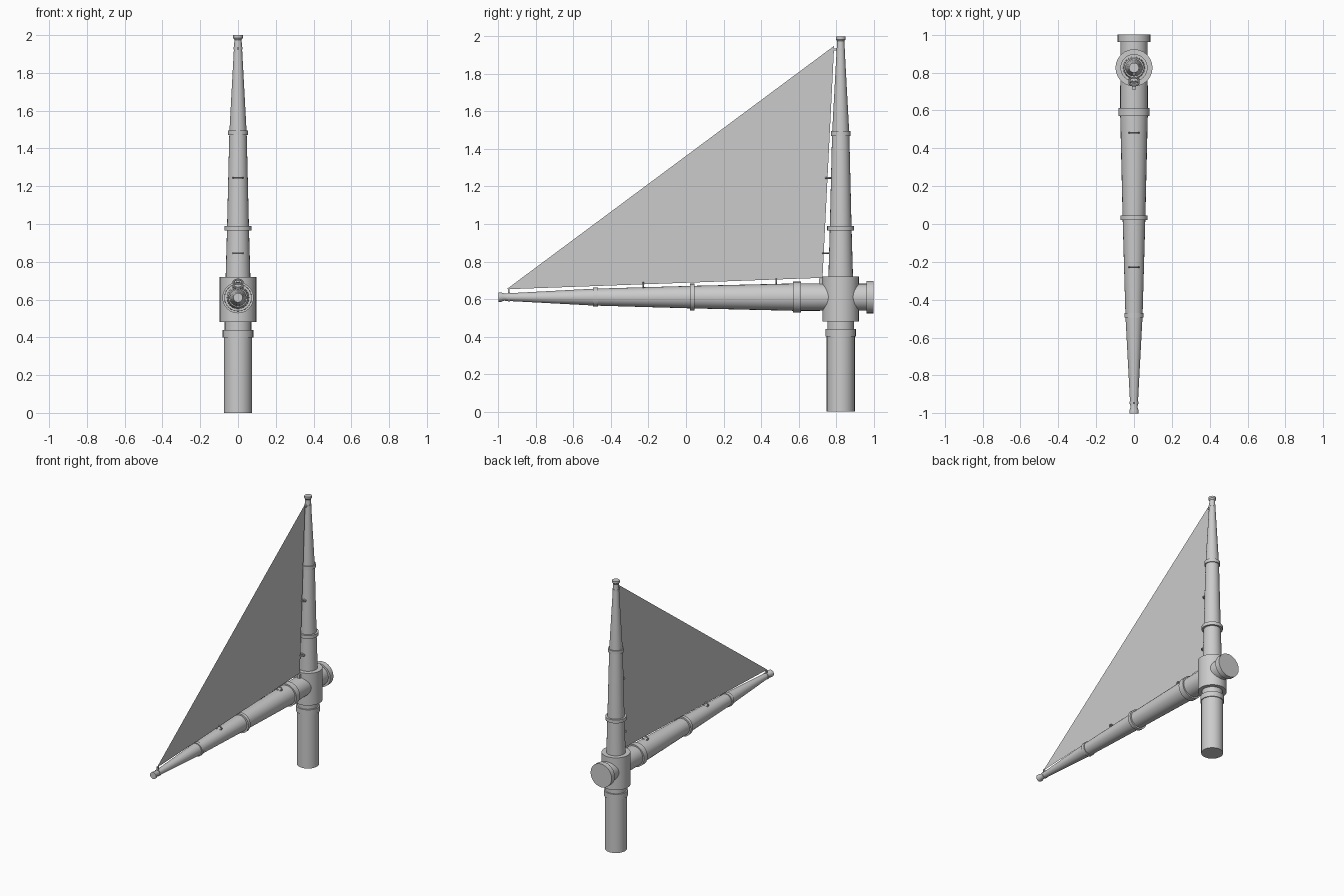
import bpy, bmesh
from math import sin, cos, pi
from mathutils import Matrix, Vector

if "Cube" in bpy.data.objects:
    bpy.data.objects.remove(bpy.data.objects["Cube"])

MAST_Y, BOOM_Z, SIDES = 0.825, 0.61, 24
MAST = Matrix.Translation((0, MAST_Y, 0))
# boom axis: local z runs along world y
BOOM = Matrix.Translation((0, 0, BOOM_Z)) @ Matrix.Rotation(-pi / 2, 4, 'X')


def finish(name, bm, smooth=True):
    bmesh.ops.recalc_face_normals(bm, faces=bm.faces)
    me = bpy.data.meshes.new(name)
    bm.to_mesh(me)
    bm.free()
    ob = bpy.data.objects.new(name, me)
    bpy.context.collection.objects.link(ob)
    if smooth:
        bpy.ops.object.select_all(action='DESELECT')
        ob.select_set(True)
        bpy.context.view_layer.objects.active = ob
        bpy.ops.object.shade_smooth_by_angle(angle=0.6)
    return ob


def lathe(name, profile, frame):
    """Closed turned part from (radius, height) pairs."""
    bm = bmesh.new()
    rings = []
    for r, h in profile:
        rings.append([bm.verts.new(frame @ Vector((r * cos(2 * pi * i / SIDES),
                      r * sin(2 * pi * i / SIDES), h))) for i in range(SIDES)])
    for a, b in zip(rings, rings[1:]):
        for i in range(SIDES):
            j = (i + 1) % SIDES
            bm.faces.new((a[i], a[j], b[j], b[i]))
    bm.faces.new(rings[0])
    bm.faces.new(rings[-1])
    return finish(name, bm)


def band(name, r, h0, h1, frame):
    return lathe(name, [(r, h0), (r, h1)], frame)


def tie_ring(name, center, normal_axis, rx, rd, tube=0.005):
    """Oval lashing ring: rx across the sail, rd towards the spar."""
    bpy.ops.mesh.primitive_torus_add(major_radius=1, minor_radius=0.2,
                                     major_segments=16, minor_segments=6)
    ob = bpy.context.object
    ob.name = name
    for v in ob.data.vertices:
        a = Vector((v.co.x, v.co.y, 0)).normalized()
        off = (v.co - a) * (tube / 0.2)
        p = Vector((a.x * rx, a.y * rd, 0)) + off
        v.co = p if normal_axis == 'z' else Vector((p.x, p.z, p.y))
    ob.location = center
    bpy.ops.object.shade_smooth_by_angle(angle=0.6)


# Mast: post, socket and tapering upper spar
lathe("mast_post", [(0.075, 0), (0.075, 0.42), (0.071, 0.42), (0.071, 0.5)], MAST)
lathe("mast_socket", [(0.098, 0.48), (0.098, 0.72)], MAST)
lathe("mast_spar", [(0.066, 0.7), (0.058, 0.98), (0.046, 1.48),
                    (0.021, 1.94), (0.019, 1.975), (0.026, 1.985), (0.026, 2.0)], MAST)
for i, (r, a, b) in enumerate([(0.081, 0.40, 0.44), (0.072, 0.965, 0.99),
                               (0.053, 1.47, 1.495), (0.024, 1.925, 1.937)]):
    band(f"mast_band_{i}", r, a, b, MAST)

# Boom: passes through the socket, tapering towards the front
lathe("boom_spar", [(0.025, -1.0), (0.025, -0.985), (0.019, -0.97), (0.021, -0.94),
                    (0.045, -0.49), (0.06, 0.03), (0.073, 0.58), (0.072, 0.97)], BOOM)
for i, (r, a, b) in enumerate([(0.024, -0.95, -0.938), (0.051, -0.495, -0.47),
                               (0.072, 0.02, 0.045), (0.083, 0.57, 0.613)]):
    band(f"boom_band_{i}", r, a, b, BOOM)
band("boom_end_cap", 0.087, 0.962, 1.0, BOOM)

# Sail: single thin sheet
bm = bmesh.new()
bm.faces.new([bm.verts.new(p) for p in
              ((0, -0.957, 0.652), (0, 0.728, 0.713), (0, 0.79, 1.95))])
finish("sail", bm, smooth=False)

# Lashing rings along the mast and boom edges of the sail
for i, (y, z) in enumerate([(0.76, 1.245), (0.745, 0.845)]):
    tie_ring(f"mast_tie_{i}", (0, y, z), 'z', 0.025, 0.014)
for i, (y, z) in enumerate([(-0.228, 0.672), (0.482, 0.692)]):
    tie_ring(f"boom_tie_{i}", (0, y, z), 'y', 0.025, 0.014)

# Corner fixings at the three sail points
for name, size, loc in [("front_corner_pin", (0.012, 0.01, 0.03), (0, -0.945, 0.64)),
                        ("top_corner_pin", (0.012, 0.025, 0.01), (0, 0.797, 1.93)),
                        ("inner_corner_pin", (0.02, 0.03, 0.03), (0, 0.725, 0.695))]:
    bm = bmesh.new()
    bmesh.ops.create_cube(bm, size=1, matrix=Matrix.Translation(loc) @ Matrix.Diagonal((*size, 1)))
    finish(name, bm, smooth=False)
